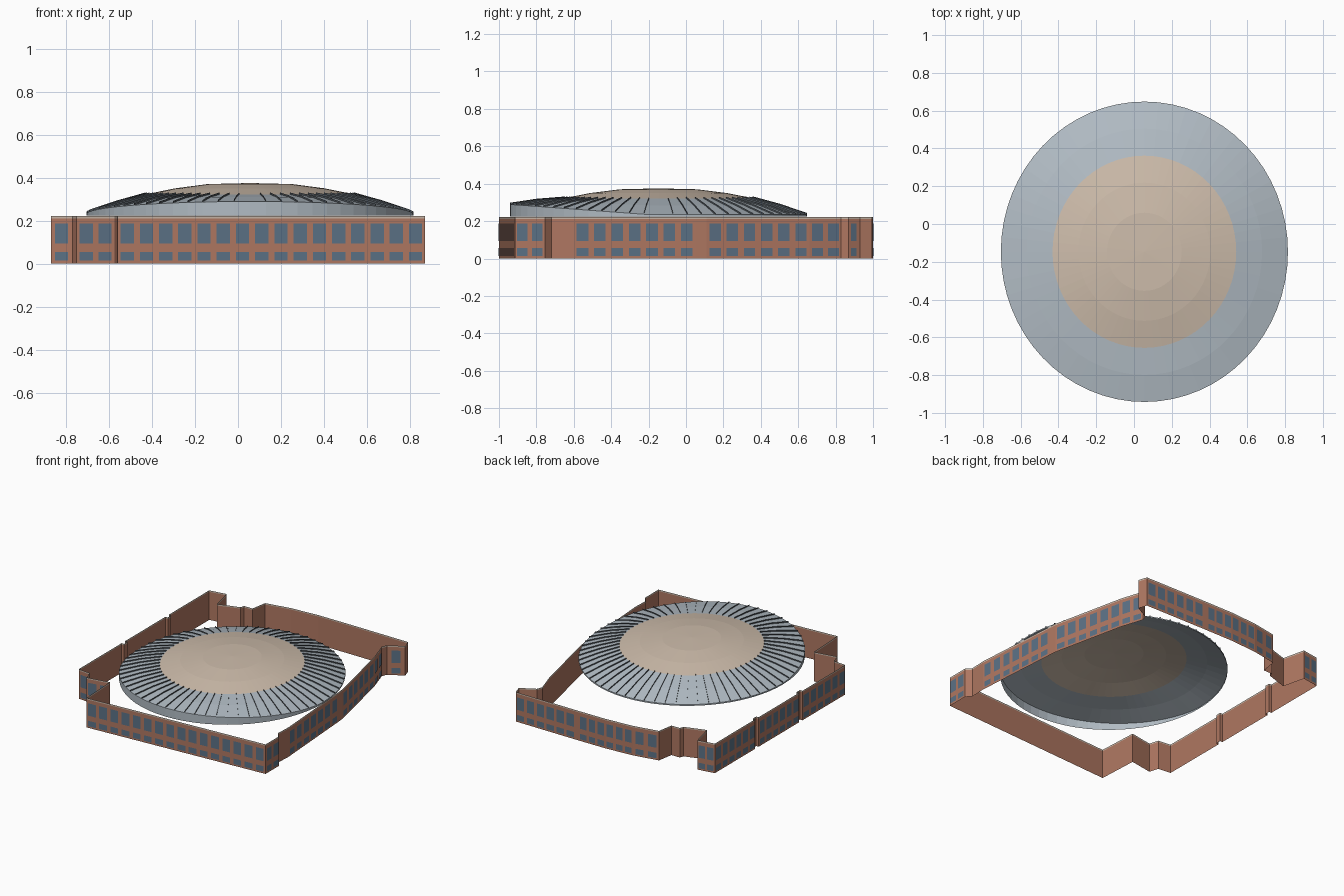
import bpy
import bmesh
import math
from mathutils import Vector

cube = bpy.data.objects.get("Cube")
if cube:
    bpy.data.objects.remove(cube)


def material(name, rgb):
    m = bpy.data.materials.new(name)
    m.use_nodes = True
    m.diffuse_color = (*rgb, 1)
    bsdf = m.node_tree.nodes["Principled BSDF"]
    bsdf.inputs["Base Color"].default_value = (*rgb, 1)
    bsdf.inputs["Roughness"].default_value = 0.8
    return m


BRICK = material("brick", (0.43, 0.185, 0.12))
TRIM = material("pale trim", (0.56, 0.45, 0.37))
GLASS = material("blue glass", (0.105, 0.165, 0.235))
METAL = material("grey metal", (0.44, 0.5, 0.55))
BEIGE = material("beige membrane", (0.62, 0.51, 0.41))
RIB = material("dark rib", (0.08, 0.095, 0.11))


def finish(bm, name, mats):
    mesh = bpy.data.meshes.new(name)
    bm.to_mesh(mesh)
    bm.free()
    for m in mats:
        mesh.materials.append(m)
    obj = bpy.data.objects.new(name, mesh)
    bpy.context.collection.objects.link(obj)
    return obj


def quad(bm, a, b, z0, z1, mat=0):
    """Upright rectangle between two plan points."""
    pts = [(*a, z0), (*b, z0), (*b, z1), (*a, z1)]
    f = bm.faces.new([bm.verts.new(p) for p in pts])
    f.material_index = mat


# Wall plan, counter-clockwise; the flag says if the run starting there has windows
PLAN = [
    (-0.56, -1.0, 1), (0.87, -0.915, 1), (0.87, -0.755, 0), (0.835, -0.72, 0),
    (0.84, -0.6, 1), (0.795, 0.05, 0), (0.79, 0.11, 1), (0.67, 0.66, 1),
    (0.615, 0.83, 0), (0.63, 0.87, 1), (0.74, 0.93, 0), (0.72, 0.995, 1),
    (0.22, 1.0, 0), (0.19, 1.0, 1), (-0.03, 1.0, 1), (-0.25, 0.985, 1),
    (-0.44, 0.95, 0), (-0.46, 0.83, 0), (-0.53, 0.83, 0), (-0.54, 0.8, 0),
    (-0.7, 0.75, 0), (-0.74, 0.92, 1), (-0.87, 0.9, 1), (-0.87, 0.42, 0),
    (-0.85, 0.42, 0), (-0.85, 0.38, 0), (-0.87, 0.38, 1), (-0.87, -0.1, 0),
    (-0.85, -0.1, 0), (-0.85, -0.14, 0), (-0.87, -0.14, 1), (-0.87, -0.65, 1),
    (-0.77, -0.66, 0), (-0.75, -0.73, 1), (-0.575, -0.7, 0),
]
TOP, TRIM_Z = 0.222, 0.211
PITCH, WINDOW = 0.087, 0.062

walls = bmesh.new()
windows = bmesh.new()
for i, (x, y, glazed) in enumerate(PLAN):
    a = Vector((x, y))
    b = Vector(PLAN[(i + 1) % len(PLAN)][:2])
    quad(walls, a, b, 0, TRIM_Z, 0)
    quad(walls, a, b, TRIM_Z, TOP, 1)
    if not glazed:
        continue
    run = b - a
    d = run.normalized()
    out = Vector((d.y, -d.x)) * 0.003
    count = max(1, round(run.length / PITCH))
    for k in range(count):
        mid = a + run * (k + 0.5) / count + out
        half = d * min(WINDOW, run.length / count * 0.72) / 2
        quad(windows, mid - half, mid + half, 0.014, 0.055)
        quad(windows, mid - half, mid + half, 0.093, 0.186)
bmesh.ops.remove_doubles(walls, verts=walls.verts, dist=1e-5)
finish(walls, "perimeter_walls", [BRICK, TRIM])
finish(windows, "wall_windows", [GLASS])

# Roof: shallow dome whose front rim is lifted
CX, CY, RX, RY = 0.055, -0.147, 0.76, 0.795
SEG = 64
INNER = 0.64
PROFILE = [(0.26, 0.37), (0.46, 0.35), (INNER, 0.322), (0.82, 0.283), (1.0, 0.234)]


def roof_point(t, z, k):
    a = 2 * math.pi * k / SEG
    y_rim = CY + RY * math.sin(a)
    lift = max(0, (-0.19 - y_rim) / 0.75) * 0.055
    z += lift * max(0, (t - INNER) / (1 - INNER))
    return Vector((CX + RX * t * math.cos(a), CY + RY * t * math.sin(a), z))


roof = bmesh.new()
rings = [[roof.verts.new(roof_point(t, z, k)) for k in range(SEG)] for t, z in PROFILE]
skirt = []
for v in rings[-1]:
    skirt.append(roof.verts.new((v.co.x, v.co.y, 0.224)))
rings.append(skirt)
tip = roof.verts.new((CX, CY, 0.375))
for k in range(SEG):
    n = (k + 1) % SEG
    roof.faces.new((tip, rings[0][k], rings[0][n])).material_index = 1
    for j in range(len(rings) - 1):
        f = roof.faces.new((rings[j][k], rings[j + 1][k], rings[j + 1][n], rings[j][n]))
        f.material_index = 1 if j < 2 else 0
finish(roof, "dome_roof", [METAL, BEIGE])

# Thin upright fins running down the metal ring
fins = bmesh.new()
for k in range(SEG):
    line = [roof_point(t, z, k) for t, z in PROFILE[2:]]
    low = [fins.verts.new(p) for p in line]
    high = [fins.verts.new(p + Vector((0, 0, 0.009))) for p in line]
    for j in range(len(line) - 1):
        fins.faces.new((low[j], low[j + 1], high[j + 1], high[j]))
finish(fins, "roof_ribs", [RIB])
